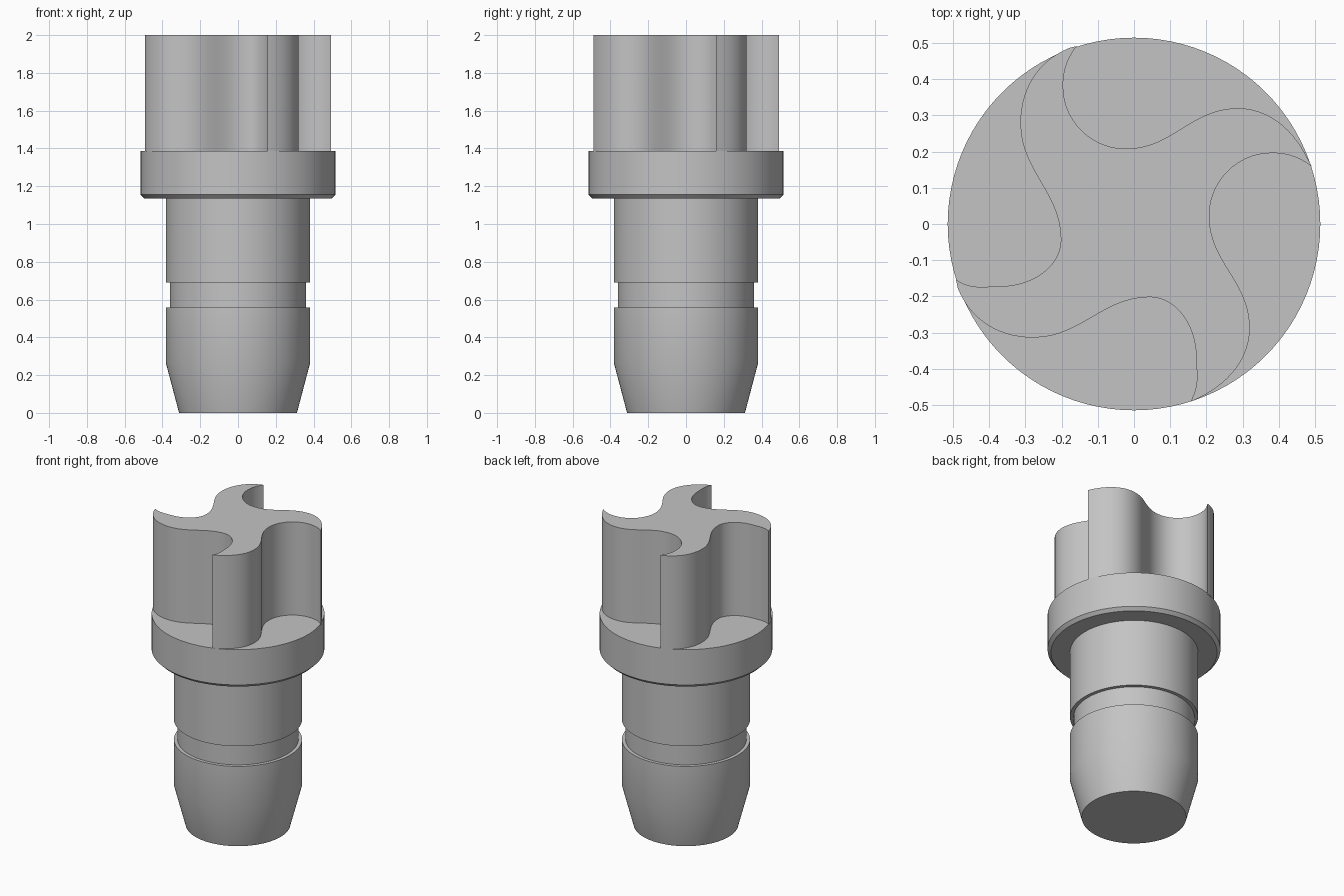
import bpy, bmesh, math
from mathutils import Vector, Matrix, geometry

cube = bpy.data.objects.get("Cube")
if cube:
    bpy.data.objects.remove(cube, do_unlink=True)

# Single grey material
GREY = (0.55, 0.55, 0.55, 1)
mat = bpy.data.materials.new("plain grey")
mat.use_nodes = True
mat.diffuse_color = GREY
mat.node_tree.nodes["Principled BSDF"].inputs["Base Color"].default_value = GREY


def finish(name, bm):
    bmesh.ops.recalc_face_normals(bm, faces=bm.faces)
    mesh = bpy.data.meshes.new(name)
    bm.to_mesh(mesh)
    bm.free()
    mesh.materials.append(mat)
    ob = bpy.data.objects.new(name, mesh)
    bpy.context.collection.objects.link(ob)
    bpy.ops.object.select_all(action='DESELECT')
    ob.select_set(True)
    bpy.context.view_layer.objects.active = ob
    bpy.ops.object.shade_smooth_by_angle(angle=math.radians(30))


def turned(name, profile, steps=96):
    """Solid of revolution from (radius, height) pairs, closed by flat caps."""
    bm = bmesh.new()
    rings = [[bm.verts.new((r * math.cos(math.tau * i / steps),
                            r * math.sin(math.tau * i / steps), z))
              for i in range(steps)] for r, z in profile]
    for low, high in zip(rings, rings[1:]):
        for i in range(steps):
            j = (i + 1) % steps
            bm.faces.new((low[i], low[j], high[j], high[i]))
    bm.faces.new(rings[0])
    bm.faces.new(rings[-1])
    finish(name, bm)


# Tapered shaft with a ring groove, and the chamfered collar
turned("shaft", [(0.312, 0), (0.382, 0.265), (0.382, 0.557), (0.36, 0.557),
                 (0.36, 0.69), (0.382, 0.69), (0.382, 1.14)])
turned("collar", [(0.495, 1.135), (0.515, 1.155), (0.515, 1.387)])


def flute(start, crest, hollow, swell, end):
    """Curved side of one flute: a hook, an S bend and a rounded tip."""
    p = [Vector(v) for v in (start, crest, hollow, swell, end)]
    k = 0.55
    dx, dy = p[1] - p[2]
    spans = [
        (p[0], p[0] + Vector((-0.04, 0.03)), p[1] + Vector((0.04, 0)), p[1]),
        (p[1], p[1] - Vector((dx * k, 0)), p[2] + Vector((0, dy * k)), p[2]),
        (p[2], p[2] - Vector((0, 0.13)), p[3] + Vector((0, 0.13)), p[3]),
        (p[3], p[3] - Vector((0, 0.10)), p[4] + Vector((0.085, 0.035)), p[4]),
    ]
    pts = []
    for a, b, c, d in spans:
        pts += geometry.interpolate_bezier(a, b, c, d, 15)[:-1]
    return pts + [p[4]]


# Four-armed head: two slightly different flutes, each used twice
wide = flute((0.492, 0.158), (0.38, 0.196), (0.208, 0.023),
             (0.32, -0.287), (0.157, -0.491))
narrow = flute((0.492, 0.153), (0.37, 0.172), (0.202, 0.044),
               (0.314, -0.278), (0.178, -0.487))
outline = []
for quarter, side in enumerate((wide, narrow, narrow, wide)):
    turn = Matrix.Rotation(-quarter * math.pi / 2, 2)
    for v in side:
        q = turn @ v
        if not outline or (q - outline[-1]).length > 0.008:
            outline.append(q)
if (outline[0] - outline[-1]).length < 0.008:
    outline.pop()

bm = bmesh.new()
base = bm.faces.new([bm.verts.new((v.x, v.y, 1.38)) for v in outline])
top = bmesh.ops.extrude_face_region(bm, geom=[base], use_keep_orig=True)
bmesh.ops.translate(bm, vec=(0, 0, 0.62),
                    verts=[g for g in top["geom"] if isinstance(g, bmesh.types.BMVert)])
finish("four_arm_head", bm)
